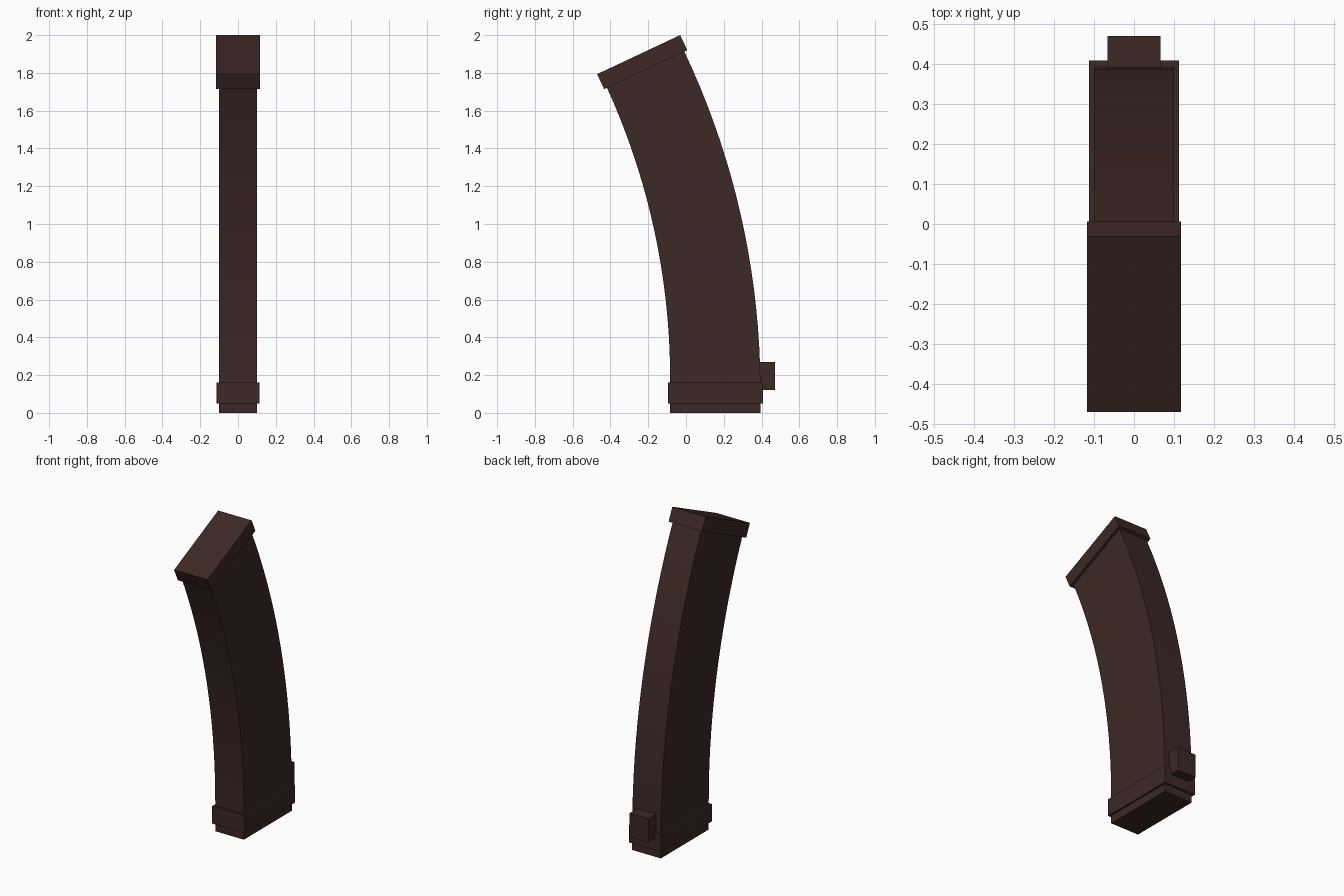
import bpy, bmesh
from math import sin, cos, radians

if "Cube" in bpy.data.objects:
    bpy.data.objects.remove(bpy.data.objects["Cube"])

mat = bpy.data.materials.new("dark_brown")
mat.diffuse_color = (0.045, 0.021, 0.019, 1)
mat.use_nodes = True
mat.node_tree.nodes["Principled BSDF"].inputs["Base Color"].default_value = mat.diffuse_color


def box(name, loc, size, tilt=0):
    bpy.ops.mesh.primitive_cube_add(size=1, location=loc, rotation=(tilt, 0, 0))
    ob = bpy.context.object
    ob.name = name
    ob.scale = size
    ob.data.materials.append(mat)
    return ob


# Curved body: rectangular section swept along a straight foot and then an arc
R, ANGLE, STEPS = 3.955, radians(25), 18
BASE_Y, BASE_Z, HALF_X = 0.155, 0.15, 0.1
stations = [(BASE_Y, 0.0, 0.0, 0.239)]
for i in range(STEPS + 1):
    t = i / STEPS
    a = ANGLE * t
    stations.append((BASE_Y - R * (1 - cos(a)), BASE_Z + R * sin(a), a, 0.239 - 0.013 * t))

bm = bmesh.new()
rings = []
for y, z, a, h in stations:
    rings.append([bm.verts.new((sx * HALF_X, y + sy * h * cos(a), z + sy * h * sin(a)))
                  for sx, sy in ((-1, -1), (1, -1), (1, 1), (-1, 1))])
for lo, hi in zip(rings, rings[1:]):
    for k in range(4):
        n = (k + 1) % 4
        bm.faces.new((lo[k], lo[n], hi[n], hi[k]))
bm.faces.new(rings[0][::-1])
bm.faces.new(rings[-1])
mesh = bpy.data.meshes.new("curved_body")
bm.to_mesh(mesh)
bm.free()
body = bpy.data.objects.new("curved_body", mesh)
bpy.context.collection.objects.link(body)
mesh.materials.append(mat)
bpy.context.view_layer.objects.active = body
bpy.ops.object.select_all(action='DESELECT')
body.select_set(True)
bpy.ops.object.shade_smooth_by_angle(angle=radians(30))

# Tilted end cap, lower collar and rear catch
box("end_cap", (0, -0.232, 1.857), (0.234, 0.486, 0.088), radians(25.2))
box("lower_collar", (0, 0.156, 0.105), (0.225, 0.505, 0.11))
box("rear_catch", (0, 0.42, 0.195), (0.132, 0.1, 0.15))
